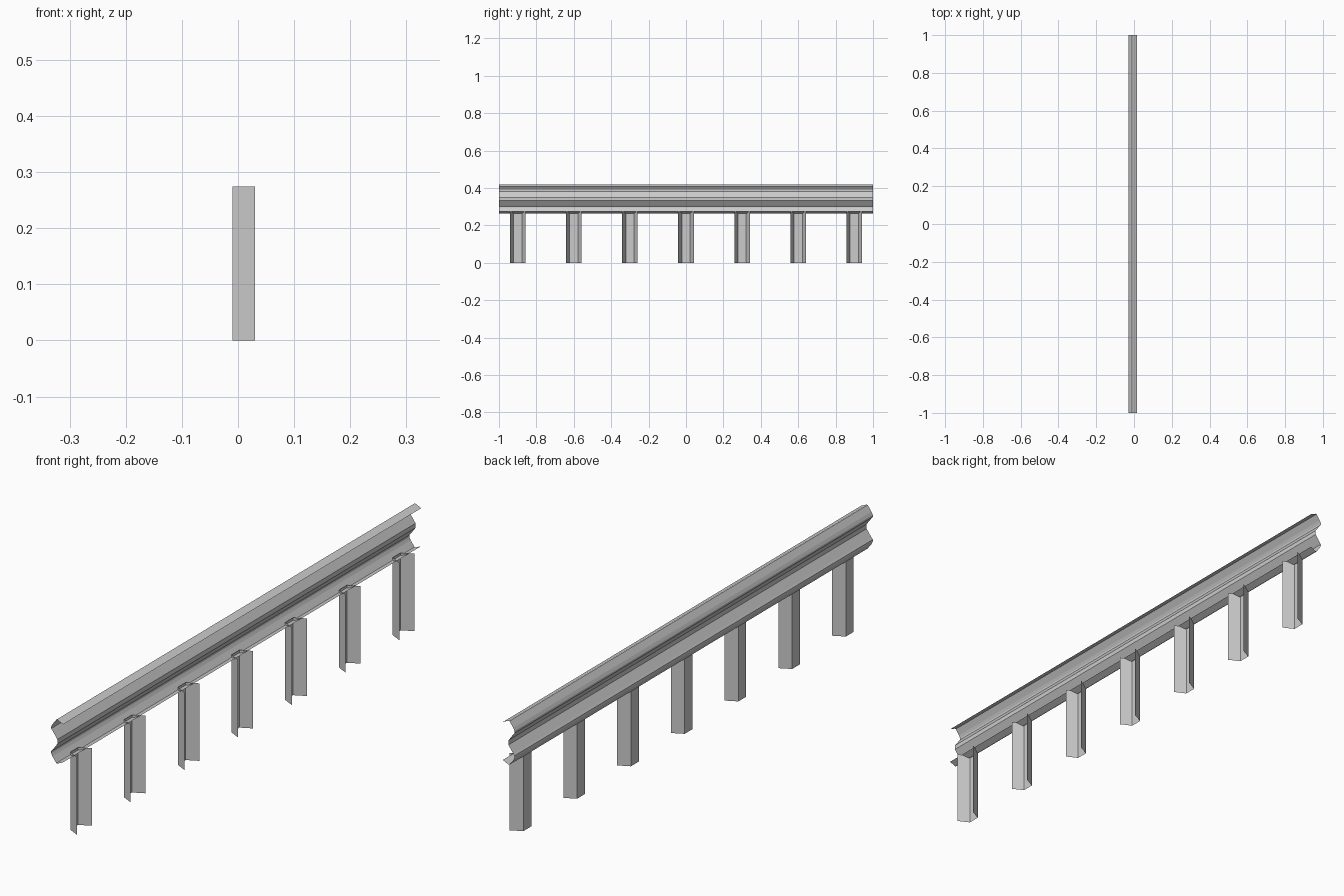
import bpy, bmesh
from mathutils import Vector

if "Cube" in bpy.data.objects:
    bpy.data.objects.remove(bpy.data.objects["Cube"])


def sheet(name, profile, offset):
    """Sweep an open profile along a straight offset into a thin sheet."""
    bm = bmesh.new()
    a = [bm.verts.new(p) for p in profile]
    b = [bm.verts.new(Vector(p) + Vector(offset)) for p in profile]
    for i in range(len(profile) - 1):
        bm.faces.new((a[i], a[i + 1], b[i + 1], b[i]))
    mesh = bpy.data.meshes.new(name)
    bm.to_mesh(mesh)
    bm.free()
    obj = bpy.data.objects.new(name, mesh)
    bpy.context.collection.objects.link(obj)
    return obj


# Rail: corrugated W section, half profile (x, height from centre) mirrored
MID = 0.3415
half = [(-0.006, 0.008), (-0.025, 0.034), (-0.030, 0.040), (-0.030, 0.047),
        (-0.025, 0.057), (-0.010, 0.077), (-0.005, 0.077), (0.016, 0.067)]
section = [(x, -1, MID - h) for x, h in reversed(half)]
section += [(x, -1, MID + h) for x, h in half]
sheet("guard_rail", section, (0, 2, 0))

# Posts: open channels with splayed flanges, opening towards +x
channel = [(0.03, -0.042), (-0.01, -0.022), (-0.01, 0.022), (0.03, 0.042)]
for i in range(7):
    y = -0.9 + 0.3 * i
    sheet(f"post_{i + 1}", [(px, y + py, 0) for px, py in channel], (0, 0, 0.274))
